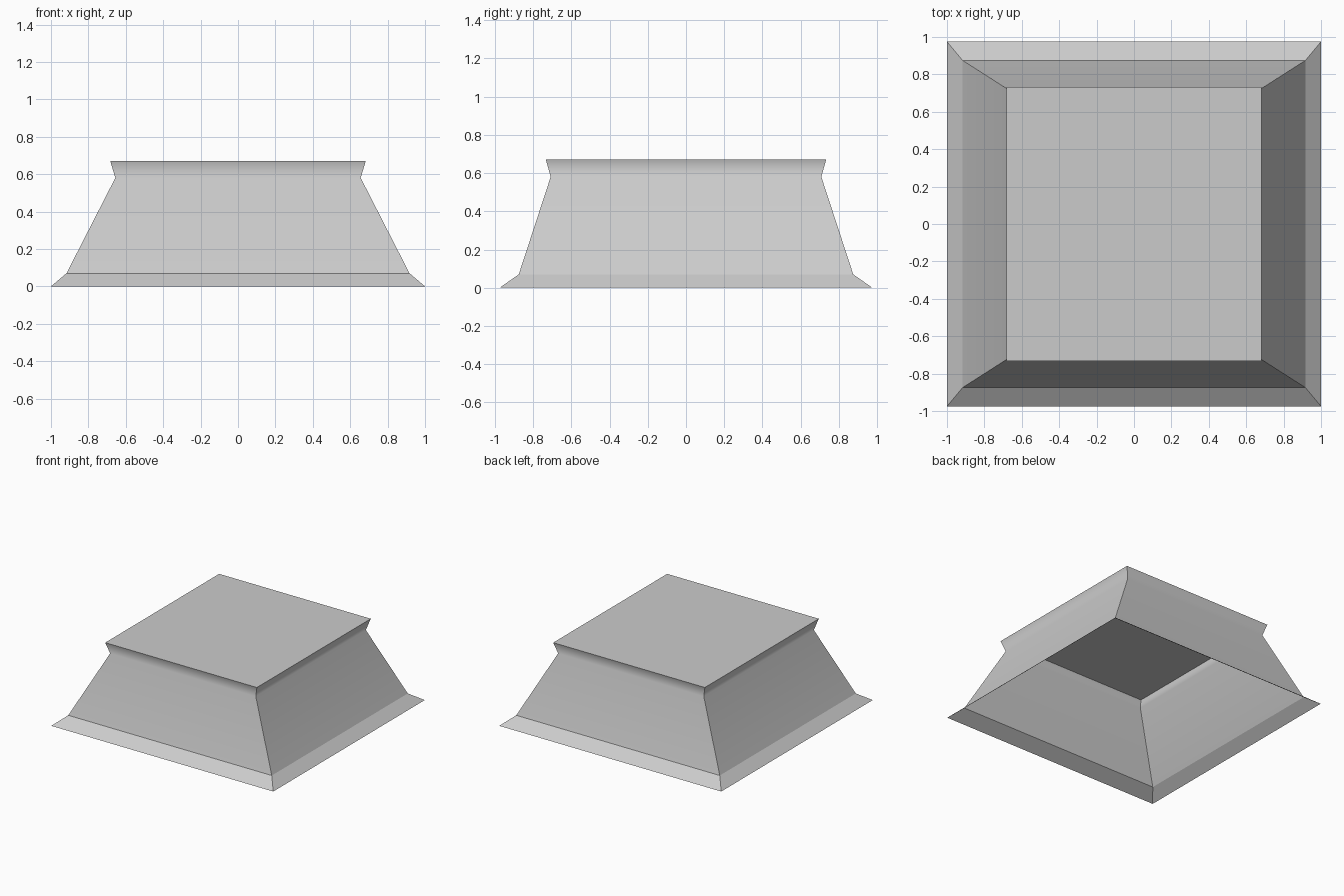
import bpy
import bmesh

cube = bpy.data.objects.get("Cube")
if cube:
    bpy.data.objects.remove(cube, do_unlink=True)

# Plain grey finish
GREY = (0.6, 0.6, 0.6, 1.0)
grey = bpy.data.materials.new("plain grey")
grey.use_nodes = True
grey.diffuse_color = GREY
grey.node_tree.nodes["Principled BSDF"].inputs["Base Color"].default_value = GREY

# Half width, half depth and height: foot, flange, neck, lip
PROFILE = [(1.0, 0.975, 0.0), (0.917, 0.875, 0.07),
           (0.656, 0.708, 0.58), (0.683, 0.733, 0.67)]
CORNERS = [(-1, -1), (1, -1), (1, 1), (-1, 1)]

# Tapered shell with a flat cap and an open underside
bm = bmesh.new()
rings = [[bm.verts.new((sx * w, sy * d, z)) for sx, sy in CORNERS]
         for w, d, z in PROFILE]
for low, high in zip(rings, rings[1:]):
    for i in range(4):
        j = (i + 1) % 4
        bm.faces.new((low[i], low[j], high[j], high[i]))
bm.faces.new(rings[-1])

# Smooth only across the neck; every other edge stays crisp
neck = set(rings[2])
for face in bm.faces:
    face.smooth = True
for edge in bm.edges:
    edge.smooth = all(v in neck for v in edge.verts)

mesh = bpy.data.meshes.new("flared_base")
bm.to_mesh(mesh)
bm.free()
mesh.materials.append(grey)
base = bpy.data.objects.new("flared_base", mesh)
bpy.context.collection.objects.link(base)

# Broad walls keep their flat shading, the lip blends into them
weighted = base.modifiers.new("Weighted Normal", "WEIGHTED_NORMAL")
weighted.keep_sharp = True
